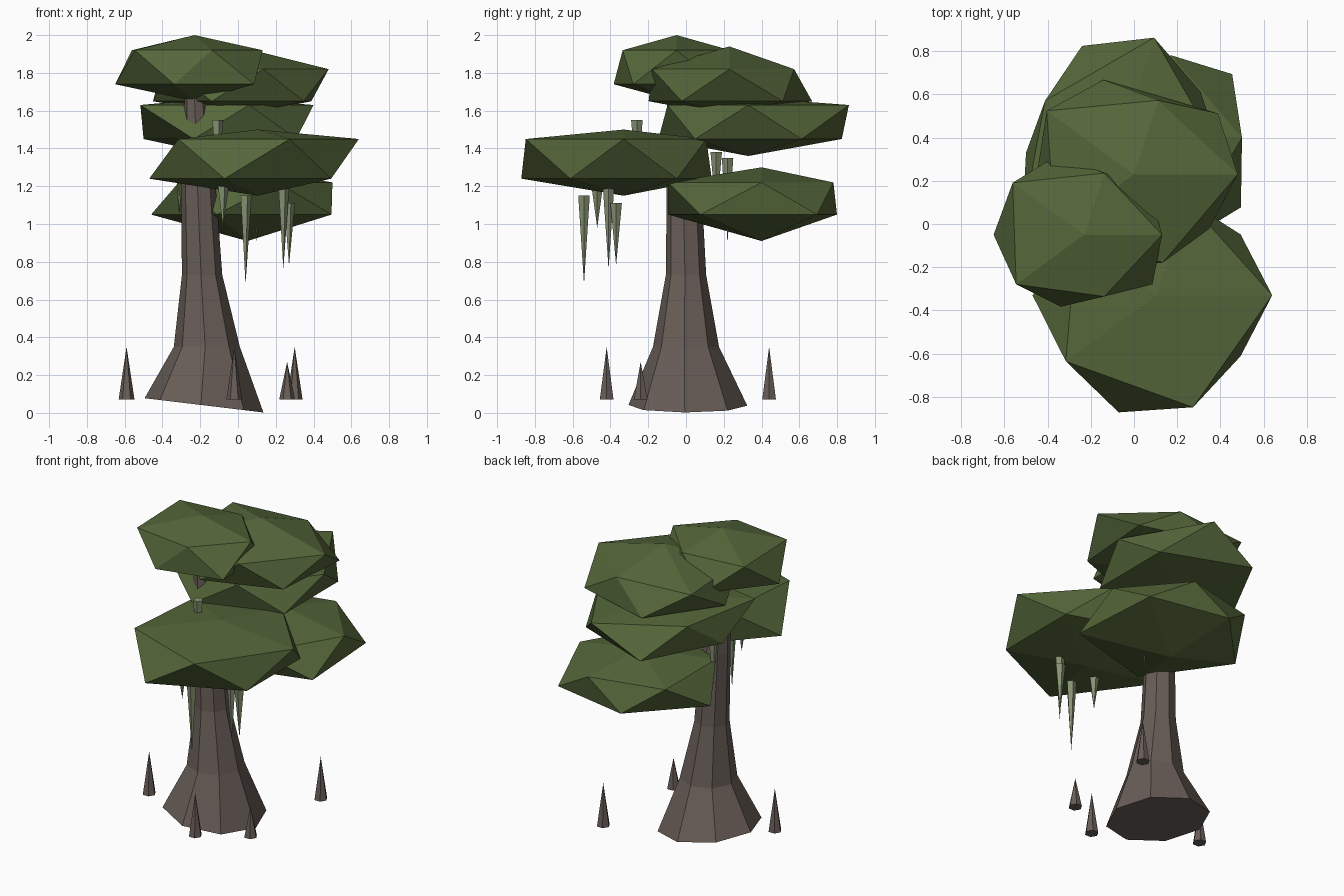
import bpy, bmesh, math
from mathutils import Vector

cube = bpy.data.objects.get("Cube")
if cube:
    bpy.data.objects.remove(cube, do_unlink=True)


def make_material(name, colour):
    mat = bpy.data.materials.new(name)
    mat.use_nodes = True
    mat.diffuse_color = (*colour, 1)
    mat.node_tree.nodes["Principled BSDF"].inputs["Base Color"].default_value = (*colour, 1)
    return mat


leaf_green = make_material("leaf green", (0.09, 0.135, 0.042))
bark_brown = make_material("bark brown", (0.14, 0.11, 0.095))
vine_green = make_material("pale vine green", (0.24, 0.29, 0.17))


def finish(name, bm, mat):
    bmesh.ops.recalc_face_normals(bm, faces=bm.faces)
    mesh = bpy.data.meshes.new(name)
    bm.to_mesh(mesh)
    bm.free()
    mesh.materials.append(mat)
    obj = bpy.data.objects.new(name, mesh)
    bpy.context.collection.objects.link(obj)
    return obj


def polar(centre, radius, degrees, z):
    a = math.radians(degrees)
    return Vector((centre[0] + radius * math.cos(a), centre[1] + radius * math.sin(a), z))


# Leaf clump: a squashed icosahedron with uneven upper and lower rings
def leaf_clump(name, centre, heights, upper, lower):
    bottom_z, lower_z, upper_z, top_z = heights
    bm = bmesh.new()
    bottom = bm.verts.new((*centre, bottom_z))
    top = bm.verts.new((*centre, top_z))
    up = [bm.verts.new(polar(centre, r, 72 * i, upper_z)) for i, r in enumerate(upper)]
    low = [bm.verts.new(polar(centre, r, 72 * i + 36, lower_z)) for i, r in enumerate(lower)]
    for i in range(5):
        j = (i + 1) % 5
        bm.faces.new((up[i], up[j], top))
        bm.faces.new((low[j], low[i], bottom))
        bm.faces.new((low[i], up[j], up[i]))
        bm.faces.new((low[i], low[j], up[j]))
    return finish(name, bm, leaf_green)


leaf_clump("top_front_leaves", (-0.23, -0.05), (1.65, 1.74, 1.92, 2.0),
           (0.36, 0.30, 0.41, 0.39, 0.30), (0.37, 0.39, 0.42, 0.35, 0.39))
leaf_clump("top_back_leaves", (0, 0.23), (1.57, 1.65, 1.82, 1.94),
           (0.48, 0.36, 0.5, 0.45, 0.43), (0.48, 0.46, 0.45, 0.45, 0.43))
leaf_clump("upper_back_leaves", (-0.08, 0.33), (1.36, 1.45, 1.63, 1.67),
           (0.48, 0.56, 0.41, 0.54, 0.45), (0.48, 0.52, 0.42, 0.5, 0.48))
leaf_clump("middle_front_leaves", (0.105, -0.33), (1.15, 1.24, 1.45, 1.5),
           (0.535, 0.46, 0.46, 0.52, 0.545), (0.48, 0.49, 0.575, 0.57, 0.48))
leaf_clump("lower_back_leaves", (0.05, 0.4), (0.91, 1.05, 1.22, 1.3),
           (0.45, 0.4, 0.45, 0.45, 0.52), (0.5, 0.42, 0.51, 0.52, 0.55))


# Trunk: eight-sided rings, flared at a slightly tilted foot
def build_trunk():
    sides = 8
    rings = [((-0.18, 0.01), 0.315, 0.04), ((-0.165, 0), 0.175, 0.35),
             ((-0.19, 0), 0.107, 0.73), ((-0.21, -0.01), 0.092, 1.2),
             ((-0.23, -0.05), 0.05, 1.75)]
    bm = bmesh.new()
    loops = []
    for centre, radius, z in rings:
        loop = [bm.verts.new(polar(centre, radius, 360 * i / sides - 3, z)) for i in range(sides)]
        loops.append(loop)
    for v in loops[0]:
        v.co.z -= 0.12 * (v.co.x + 0.18)
    for a, b in zip(loops, loops[1:]):
        for i in range(sides):
            j = (i + 1) % sides
            bm.faces.new((a[i], a[j], b[j], b[i]))
    bm.faces.new(loops[0][::-1])
    bm.faces.new(loops[-1])
    return finish("trunk", bm, bark_brown)


build_trunk()


# Cone whose wide end is at base_z and whose point is at tip_z
def cone(name, x, y, base_z, tip_z, radius, sides, mat):
    bm = bmesh.new()
    ring = [bm.verts.new(polar((x, y), radius, 360 * i / sides, base_z)) for i in range(sides)]
    tip = bm.verts.new((x, y, tip_z))
    for i in range(sides):
        bm.faces.new((ring[i], ring[(i + 1) % sides], tip))
    bm.faces.new(ring)
    return finish(name, bm, mat)


# Root spikes around the trunk
spikes = [(-0.59, -0.09, 0.35), (-0.02, -0.42, 0.35), (0.26, -0.24, 0.27), (0.3, 0.44, 0.35)]
for n, (x, y, tip_z) in enumerate(spikes):
    cone(f"root_spike_{n + 1}", x, y, 0.07, tip_z, 0.042, 6, bark_brown)

# Hanging vines, pointing down
vines = [(0.04, -0.54, 1.15, 0.68), (0.24, -0.41, 1.2, 0.76), (0.27, -0.37, 1.11, 0.78),
         (-0.08, -0.47, 1.2, 0.98), (-0.11, -0.26, 1.55, 1.18),
         (-0.31, 0.16, 1.38, 1.05), (0.1, 0.22, 1.35, 0.9)]
for n, (x, y, top_z, tip_z) in enumerate(vines):
    cone(f"hanging_vine_{n + 1}", x, y, top_z, tip_z, 0.032, 5, vine_green)
